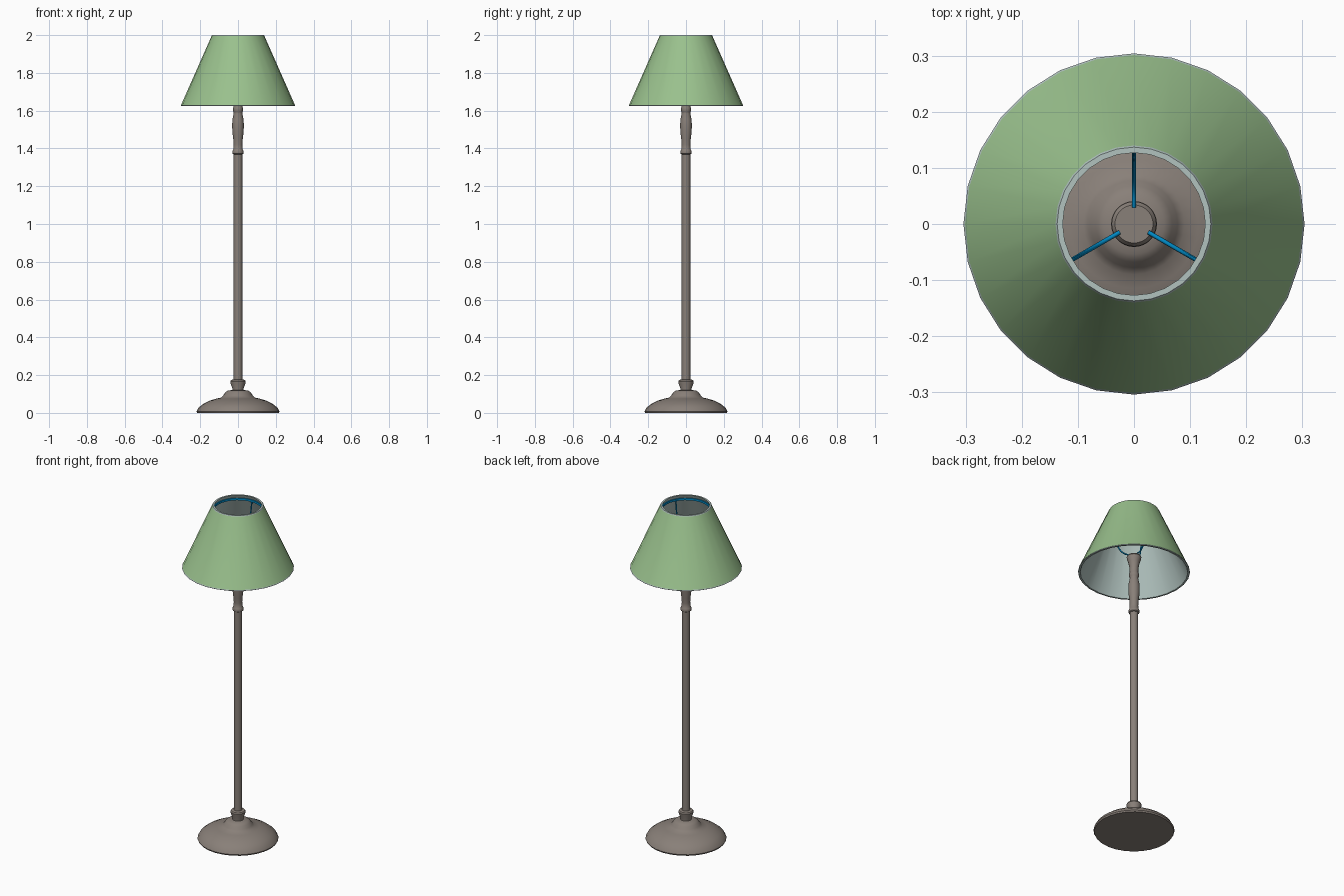
import bpy, bmesh
from math import cos, sin, pi, radians

cube = bpy.data.objects.get("Cube")
if cube:
    bpy.data.objects.remove(cube, do_unlink=True)


def material(name, rgb):
    m = bpy.data.materials.new(name)
    m.use_nodes = True
    m.diffuse_color = (*rgb, 1)
    m.node_tree.nodes["Principled BSDF"].inputs["Base Color"].default_value = (*rgb, 1)
    return m


bronze = material("warm grey metal", (0.25, 0.215, 0.19))
green = material("green fabric", (0.32, 0.53, 0.265))
lining = material("pale lining", (0.44, 0.545, 0.52))
blue = material("blue wire", (0.0, 0.25, 0.55))


def smooth(obj, angle):
    bpy.ops.object.select_all(action='DESELECT')
    bpy.context.view_layer.objects.active = obj
    obj.select_set(True)
    bpy.ops.object.shade_smooth_by_angle(angle=radians(angle))


def lathe(name, profile, mats, sides=28, closed=False, rule=None):
    """Turn (radius, z) points around z; rule picks a material per profile segment."""
    bm = bmesh.new()
    rings = [[bm.verts.new((r * cos(2 * pi * i / sides), r * sin(2 * pi * i / sides), z))
              for i in range(sides)] for r, z in profile]
    pairs = list(zip(rings, rings[1:]))
    if closed:
        pairs.append((rings[-1], rings[0]))
    for k, (a, b) in enumerate(pairs):
        for i in range(sides):
            j = (i + 1) % sides
            f = bm.faces.new((a[i], a[j], b[j], b[i]))
            f.material_index = rule(k) if rule else 0
    if not closed:
        bm.faces.new(rings[0][::-1])
        bm.faces.new(rings[-1])
    bmesh.ops.recalc_face_normals(bm, faces=bm.faces)
    me = bpy.data.meshes.new(name)
    bm.to_mesh(me)
    bm.free()
    for m in mats:
        me.materials.append(m)
    obj = bpy.data.objects.new(name, me)
    bpy.context.collection.objects.link(obj)
    smooth(obj, 35)
    return obj


# Domed foot
lathe("base", [(0.216, 0), (0.22, 0.008), (0.21, 0.027), (0.185, 0.047), (0.15, 0.065),
               (0.115, 0.075), (0.09, 0.081), (0.078, 0.092), (0.068, 0.108),
               (0.054, 0.118), (0.03, 0.121)], [bronze])

# Cup joining foot and pole
lathe("lower_collar", [(0.03, 0.118), (0.03, 0.13), (0.04, 0.158), (0.041, 0.167),
                       (0.037, 0.174), (0.022, 0.178)], [bronze])

# Straight pole
lathe("pole", [(0.023, 0.17), (0.023, 1.375)], [bronze])

# Turned upper stem with flared cup
lathe("upper_stem", [(0.023, 1.368), (0.029, 1.372), (0.03, 1.38), (0.028, 1.39),
                     (0.024, 1.396), (0.023, 1.42), (0.025, 1.45), (0.03, 1.49),
                     (0.031, 1.525), (0.029, 1.555), (0.023, 1.585), (0.023, 1.592),
                     (0.026, 1.597), (0.026, 1.615), (0.023, 1.622), (0.024, 1.65),
                     (0.031, 1.685), (0.038, 1.705), (0.04, 1.718), (0.034, 1.727)], [bronze])

# Shade: green outside, pale rims and lining
lathe("shade", [(0.127, 2.0), (0.137, 2.0), (0.14, 1.995), (0.301, 1.631),
                (0.304, 1.627), (0.302, 1.625), (0.292, 1.625)],
      [green, lining], closed=True, rule=lambda k: 0 if k == 2 else 1)

# Wire ring near the top of the shade
lathe("wire_ring", [(0.13, 1.968), (0.137, 1.968), (0.137, 1.98), (0.13, 1.98)],
      [blue], closed=True)

# Three bent wires from the stem cup up to the ring
path = [(0.03, 1.73), (0.06, 1.74), (0.088, 1.775), (0.108, 1.83), (0.12, 1.9), (0.131, 1.974)]
for n, degrees in enumerate((90, 210, 330), 1):
    a = radians(degrees)
    curve = bpy.data.curves.new(f"shade_wire_{n}", 'CURVE')
    curve.dimensions = '3D'
    curve.bevel_depth = 0.004
    curve.bevel_resolution = 1
    curve.resolution_u = 4
    curve.use_fill_caps = True
    spline = curve.splines.new('BEZIER')
    spline.bezier_points.add(len(path) - 1)
    for p, (r, z) in zip(spline.bezier_points, path):
        p.co = (r * cos(a), r * sin(a), z)
        p.handle_left_type = p.handle_right_type = 'AUTO'
    curve.materials.append(blue)
    bpy.context.collection.objects.link(bpy.data.objects.new(f"shade_wire_{n}", curve))
